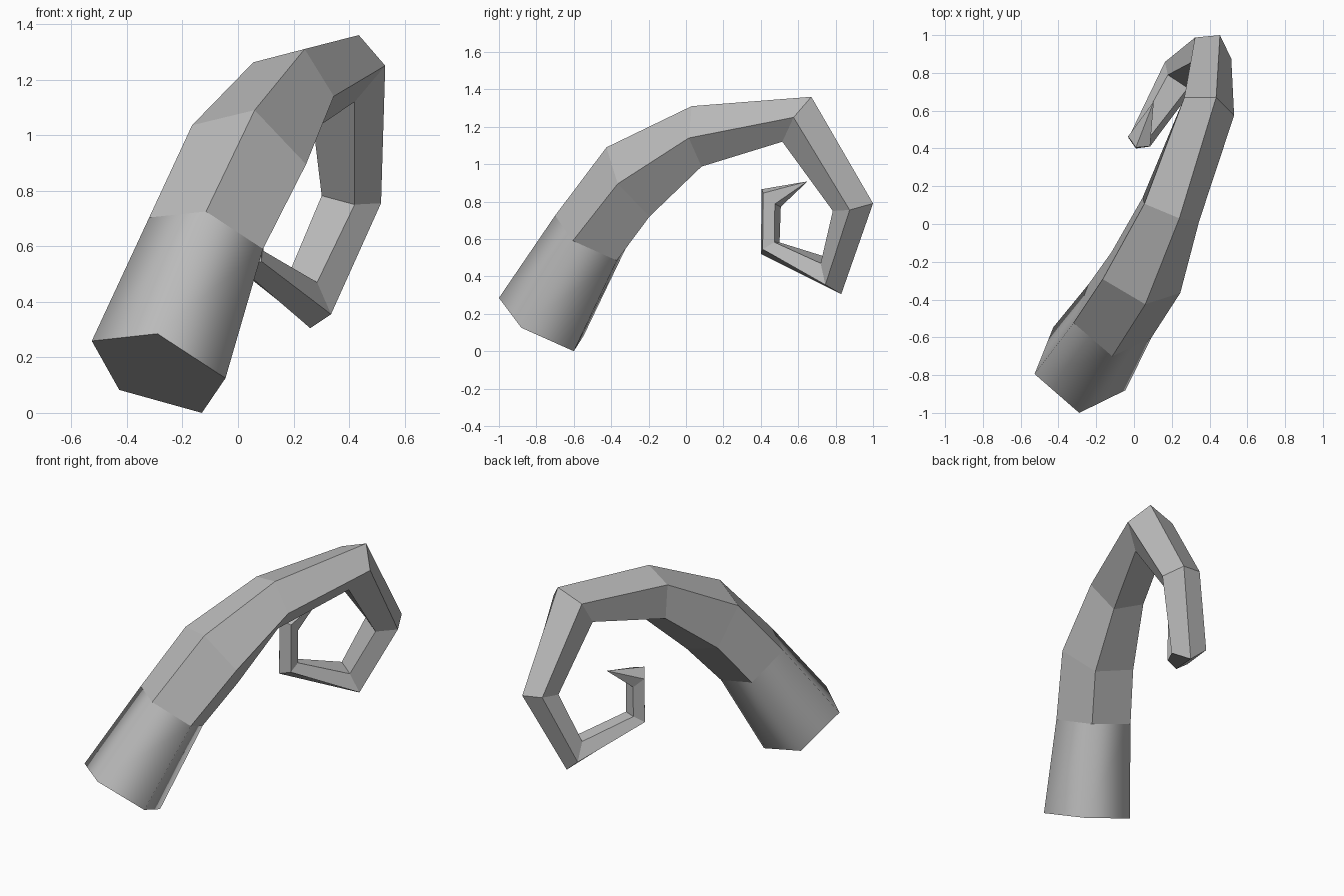
import bpy
import bmesh
from mathutils import Vector

cube = bpy.data.objects.get("Cube")
if cube:
    bpy.data.objects.remove(cube, do_unlink=True)

SIDES = 5
RATIO = 0.618  # 2 * cos(72 degrees), links neighbouring corners of a pentagon


def pentagon(a, b, c):
    """Complete a regular pentagon from three neighbouring corners."""
    a, b, c = Vector(a), Vector(b), Vector(c)
    mid = (a + c - RATIO * b) / (2 - RATIO)
    before = mid + RATIO * (a - mid) - (b - mid)
    after = mid + RATIO * (c - mid) - (b - mid)
    return [before, a, b, c, after]


# Cross-sections from the wide base to the curled end
sections = [
    ((-0.29, -1.0, 0.285), (-0.045, -0.88, 0.125), (-0.13, -0.6, 0.0)),
    ((-0.115, -0.7, 0.725), (0.09, -0.605, 0.59), (0.012, -0.37, 0.485)),
    ((0.06, -0.425, 1.09), (0.245, -0.365, 0.895), (0.134, -0.195, 0.72)),
    ((0.24, 0.03, 1.31), (0.345, 0.015, 1.14), (0.225, 0.083, 0.987)),
    ((0.435, 0.67, 1.36), (0.53, 0.575, 1.25), (0.42, 0.515, 1.12)),
    ((0.455, 1.0, 0.79), (0.515, 0.875, 0.755), (0.42, 0.785, 0.75)),
    ((0.26, 0.83, 0.305), (0.335, 0.745, 0.355), (0.285, 0.72, 0.47)),
    ((0.01, 0.4, 0.52), (0.085, 0.41, 0.545), (0.092, 0.472, 0.583)),
    ((0.01, 0.405, 0.866), (0.085, 0.412, 0.845), (0.09, 0.475, 0.787)),
]
tip_point = (0.105, 0.65, 0.908)

# Horn skin: base cap, bands of quads, pointed tip
bm = bmesh.new()
rings = [[bm.verts.new(p) for p in pentagon(*s)] for s in sections]
bm.faces.new(rings[0])
for k, (low, high) in enumerate(zip(rings, rings[1:])):
    for i in range(SIDES):
        j = (i + 1) % SIDES
        face = bm.faces.new((low[i], low[j], high[j], high[i]))
        face.smooth = k == 0  # only the root band is rounded
tip = bm.verts.new(tip_point)
for i in range(SIDES):
    bm.faces.new((rings[-1][i], rings[-1][(i + 1) % SIDES], tip))
bmesh.ops.recalc_face_normals(bm, faces=bm.faces)

# Keep every edge crisp except those inside the rounded root band
for edge in bm.edges:
    edge.smooth = all(f.smooth for f in edge.link_faces)

mesh = bpy.data.meshes.new("curled_horn")
bm.to_mesh(mesh)
bm.free()

# Plain grey surface
grey = bpy.data.materials.new("plain_grey")
grey.use_nodes = True
colour = (0.5, 0.5, 0.5, 1.0)
grey.diffuse_color = colour
grey.node_tree.nodes["Principled BSDF"].inputs["Base Color"].default_value = colour
mesh.materials.append(grey)

horn = bpy.data.objects.new("curled_horn", mesh)
bpy.context.collection.objects.link(horn)
